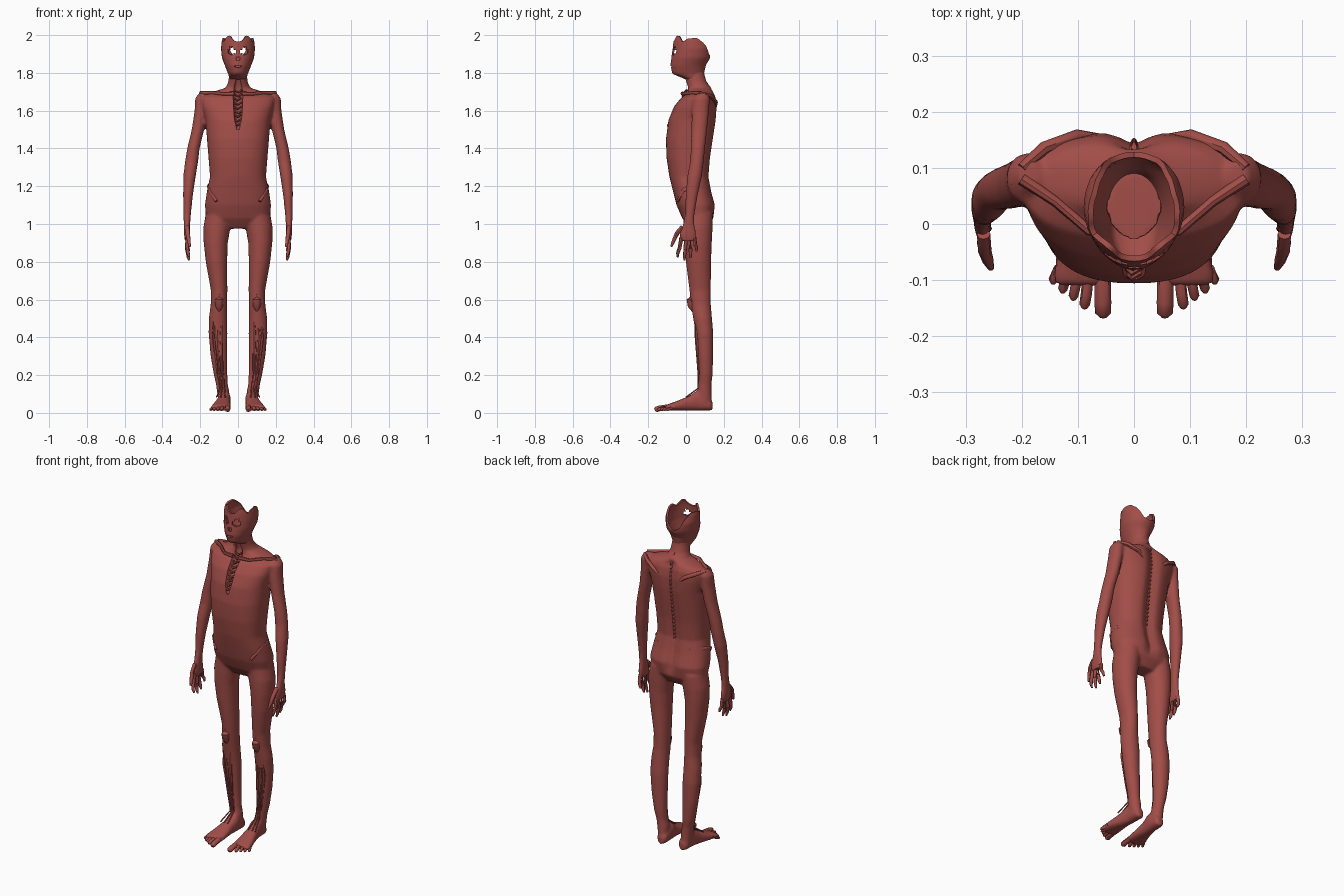
import bpy, bmesh, math, random
from mathutils import Vector as V

random.seed(4)
mat = bpy.data.materials.new("muscle_red")
mat.diffuse_color = (0.36, 0.075, 0.065, 1)


def build(name, rings, caps=True):
    """Skin a list of equal-length point rings."""
    bm = bmesh.new()
    rows = [[bm.verts.new(p) for p in r] for r in rings]
    n = len(rows[0])
    for a, b in zip(rows, rows[1:]):
        for i in range(n):
            bm.faces.new((a[i], a[(i + 1) % n], b[(i + 1) % n], b[i]))
    if caps:
        bm.faces.new(rows[0])
        bm.faces.new(rows[-1])
    bmesh.ops.recalc_face_normals(bm, faces=bm.faces)
    me = bpy.data.meshes.new(name)
    bm.to_mesh(me)
    bm.free()
    me.materials.append(mat)
    ob = bpy.data.objects.new(name, me)
    bpy.context.collection.objects.link(ob)
    return ob


def ellipse(c, u, v, n=20, p=2.0):
    pts = []
    for i in range(n):
        a = 2 * math.pi * i / n
        ca, sa = math.cos(a), math.sin(a)
        pts.append(V(c) + V(u) * math.copysign(abs(ca) ** (2 / p), ca)
                   + V(v) * math.copysign(abs(sa) ** (2 / p), sa))
    return pts


def limb(name, rows, s=1):
    """Horizontal sections: z, centre x, centre y, half width, half depth."""
    return build(name, [ellipse((s * x, y, z), (rx, 0, 0), (0, ry, 0)) for z, x, y, rx, ry in rows])


def tube(name, pts, radii, s=1, n=8):
    pts = [V((s * x, y, z)) for x, y, z in pts]
    rings = []
    for i, p in enumerate(pts):
        d = pts[min(i + 1, len(pts) - 1)] - pts[max(i - 1, 0)]
        q = d.to_track_quat('Z', 'Y')
        rings.append(ellipse(p, q @ V((radii[i], 0, 0)), q @ V((0, radii[i], 0)), n))
    ob = build(name, rings)
    smooth(ob, 45)
    return ob


def activate(ob):
    bpy.ops.object.select_all(action='DESELECT')
    ob.select_set(True)
    bpy.context.view_layer.objects.active = ob


def smooth(ob, deg=40):
    activate(ob)
    bpy.ops.object.shade_smooth_by_angle(angle=math.radians(deg))


def modify(ob, kind, **kw):
    activate(ob)
    m = ob.modifiers.new(kind, kind)
    for k, v in kw.items():
        setattr(m, k, v)
    bpy.ops.object.modifier_apply(modifier=m.name)


def lerp_table(table, t):
    for a, b in zip(table, table[1:]):
        if t <= b[0]:
            f = max(0, (t - a[0]) / (b[0] - a[0]))
            return [p + (q - p) * f for p, q in zip(a[1:], b[1:])]
    return table[-1][1:]


# torso and neck: z, half width, front y, back y, with a groove along the spine
trunk = [(.975, .08, .02, .11), (1.03, .168, -.02, .145), (1.1, .175, -.05, .157), (1.17, .165, -.068, .138),
         (1.25, .148, -.088, .124), (1.35, .156, -.103, .132), (1.45, .164, -.106, .147), (1.55, .172, -.093, .162),
         (1.62, .19, -.065, .166), (1.67, .2, -.025, .16), (1.695, .15, .012, .15), (1.72, .066, .008, .135),
         (1.75, .052, 0, .11), (1.79, .047, -.012, .098), (1.82, .05, -.03, .095)]
rings = []
for z, w, f, b in trunk:
    r = ellipse((0, (f + b) / 2, z), (w, 0, 0), (0, (b - f) / 2, 0), 56, 2.4 if z < 1.7 else 2)
    for p in r:
        if p.y > (f + b) / 2 and 1.05 < z < 1.71:
            p.y -= .024 * math.exp(-(p.x / .03) ** 2)
    rings.append(r)
parts = [build("torso", rings)]

# arms, palms, legs and feet
arm = [(1.695, .185, .088, .02, .025), (1.665, .19, .082, .037, .045), (1.6, .196, .076, .034, .046),
       (1.5, .212, .07, .033, .042), (1.4, .236, .063, .033, .038), (1.33, .246, .058, .035, .036),
       (1.25, .257, .045, .033, .039), (1.15, .265, .03, .026, .032), (1.05, .269, .02, .02, .025),
       (1.0, .27, .014, .017, .03), (.95, .27, .01, .016, .045), (.91, .268, .01, .014, .044)]
leg = [(.06, .075, .1, .03, .036), (.11, .078, .098, .033, .037), (.15, .085, .1, .031, .035),
       (.2, .092, .104, .036, .037), (.3, .101, .102, .044, .042), (.42, .106, .098, .05, .047),
       (.5, .106, .088, .049, .05), (.57, .101, .079, .044, .053), (.65, .1, .075, .044, .057),
       (.8, .114, .066, .057, .067), (.9, .118, .064, .064, .073), (.98, .112, .064, .072, .077),
       (1.06, .1, .065, .07, .078)]
# foot sections along y: y, centre x, top z, half width
foot = [(.14, .07, .06, .018), (.125, .07, .075, .03), (.06, .072, .12, .034), (.02, .078, .092, .036),
        (-.04, .085, .066, .047), (-.09, .09, .048, .054), (-.11, .09, .04, .05)]
for s in (1, -1):
    parts.append(limb("arm", arm, s))
    parts.append(limb("leg", leg, s))
    parts.append(build("foot", [ellipse((s * x, y, (t + .012 + .1 * max(0, y - .1)) / 2),
                                        (w, 0, 0), (0, 0, (t - .012) / 2), 20, 2.4) for y, x, t, w in foot]))

# fuse the body into one muscle surface
bpy.ops.object.select_all(action='DESELECT')
for p in parts:
    p.select_set(True)
bpy.context.view_layer.objects.active = parts[0]
bpy.ops.object.join()
body = parts[0]
body.name = "body_muscles"
modify(body, 'REMESH', mode='VOXEL', voxel_size=.007)
modify(body, 'SMOOTH', factor=.5, iterations=7)

# open slot over the breastbone
cut = limb("breastbone_cutter", [(1.5, 0, -.11, .008, .02), (1.56, 0, -.095, .02, .035), (1.63, 0, -.06, .024, .04),
                                 (1.7, 0, -.01, .028, .04), (1.73, 0, 0, .022, .03), (1.78, 0, -.01, .008, .02)])
cut.hide_render = True
modify(body, 'BOOLEAN', operation='DIFFERENCE', object=cut, solver='EXACT')
bpy.data.objects.remove(cut)
modify(body, 'DECIMATE', ratio=.35)
smooth(body)

# ragged cartilage strips inside the slot
for i in range(9):
    z = 1.53 + .022 * i
    y = lerp_table([(1.5, -.095), (1.6, -.055), (1.7, .005), (1.75, .01)], z)[0]
    x = .02 * random.uniform(.7, 1.2)
    tube("rib_cartilage", [(-x, y, z), (random.uniform(-.006, .006), y - .012, z - .008), (x, y, z + .004)],
         [.005, .007, .005], n=6)

# spine knobs
for i in range(22):
    z = 1.25 + .0235 * i
    y = lerp_table([(1.25, .103), (1.45, .127), (1.6, .144), (1.7, .136), (1.76, .1)], z)[0]
    tube("spine_knob", [(0, y - .012, z + .006), (0, y, z), (0, y + .008, z - .006)], [.01, .008, .003], n=6)

for s in (1, -1):
    # collar bone, shoulder blade ridge, hip crest
    tube("collar_bone", [(.02, -.018, 1.69), (.08, -.012, 1.69), (.14, .04, 1.695), (.2, .08, 1.692)],
         [.011, .009, .009, .011], s)
    tube("shoulder_blade_ridge", [(.06, .155, 1.61), (.1, .158, 1.645), (.16, .135, 1.675), (.2, .1, 1.69)],
         [.006, .011, .012, .009], s)
    tube("hip_crest", [(.1, .11, 1.2), (.152, .05, 1.2), (.148, -.01, 1.18), (.115, -.045, 1.12)],
         [.008, .013, .013, .007], s)
    # shin tendons and kneecap
    for dx in (-.014, .006, .024):
        tube("shin_tendon", [(.1 + dx, .05, .53), (.104 + dx * 1.1, .055, .4), (.092 + dx * .7, .066, .22),
                             (.08 + dx * .6, .064, .13), (.085 + dx * 1.2, .0, .083)],
             [.005, .009, .006, .004, .004], s, 6)
    tube("kneecap", [(.1, .03, .625), (.1, .026, .6), (.1, .03, .565), (.1, .038, .54)], [.01, .023, .02, .008], s)
    # fingers and thumb
    tube("thumb", [(.268, -.018, .985), (.266, -.048, .95), (.26, -.066, .91), (.255, -.078, .88)],
         [.012, .012, .01, .006], s)
    for y0, y1, z1 in ((-.024, -.044, .825), (0, -.008, .808), (.023, .024, .82), (.044, .056, .855)):
        tube("finger", [(.268, y0, .93), (.27, (y0 + y1) / 2, (.92 + z1) / 2), (.264, y1, z1 + .02), (.258, y1, z1)],
             [.011, .01, .009, .005], s)
    # toes
    for x0, x1, y1, r in ((.056, .055, -.165, .015), (.082, .088, -.15, .01), (.1, .108, -.135, .009),
                          (.116, .127, -.122, .009), (.13, .144, -.106, .009)):
        tube("toe", [(x0, -.06, .032), (x0, -.095, .03), ((x0 + x1) / 2, y1 + .025, .024), (x1, y1 + .006, .018),
                     (x1, y1, .015)], [r, r, r, r * .95, r * .5], s)

# head: open-topped shell with an uneven rim; z, half width, front y, back y
skull = [(1.765, .044, -.0, .09), (1.795, .052, -.072, .095), (1.84, .07, -.082, .105), (1.88, .085, -.078, .128),
         (1.93, .09, -.07, .132), (1.97, .086, -.066, .115), (2.0, .076, -.06, .1)]
rim = [(0, 1.965), (18, 1.972), (32, 1.998), (48, 1.995), (62, 1.962), (80, 1.982), (115, 1.985),
       (138, 1.955), (155, 1.9), (180, 1.885)]
rings = []
for j in range(23):
    ring = []
    for i in range(48):
        a = 2 * math.pi * i / 48
        deg = math.degrees(min(a, 2 * math.pi - a))
        top = lerp_table(rim, deg)[0]
        z = 1.765 + (top - 1.765) * j / 22
        w, f, b = lerp_table(skull, z)
        ring.append(V((w * math.sin(a), (f + b) / 2 - (b - f) / 2 * math.cos(a), z)))
    rings.append(ring)
head = build("head_shell", rings, caps=False)
# eye sockets, nose opening and mouth line
bm = bmesh.new()
bm.from_mesh(head.data)
gone = []
for f in bm.faces:
    c = f.calc_center_median()
    if c.y < 0 and (math.hypot(abs(c.x) - .034, (c.z - 1.915) * 1.15) < .021
                    or (abs(c.x) < .009 and 1.865 < c.z < 1.885)
                    or (abs(c.x) < .022 and 1.83 < c.z < 1.84)):
        gone.append(f)
bmesh.ops.delete(bm, geom=gone, context='FACES')
bm.to_mesh(head.data)
bm.free()
modify(head, 'SOLIDIFY', thickness=.01, offset=-1)
smooth(head)
